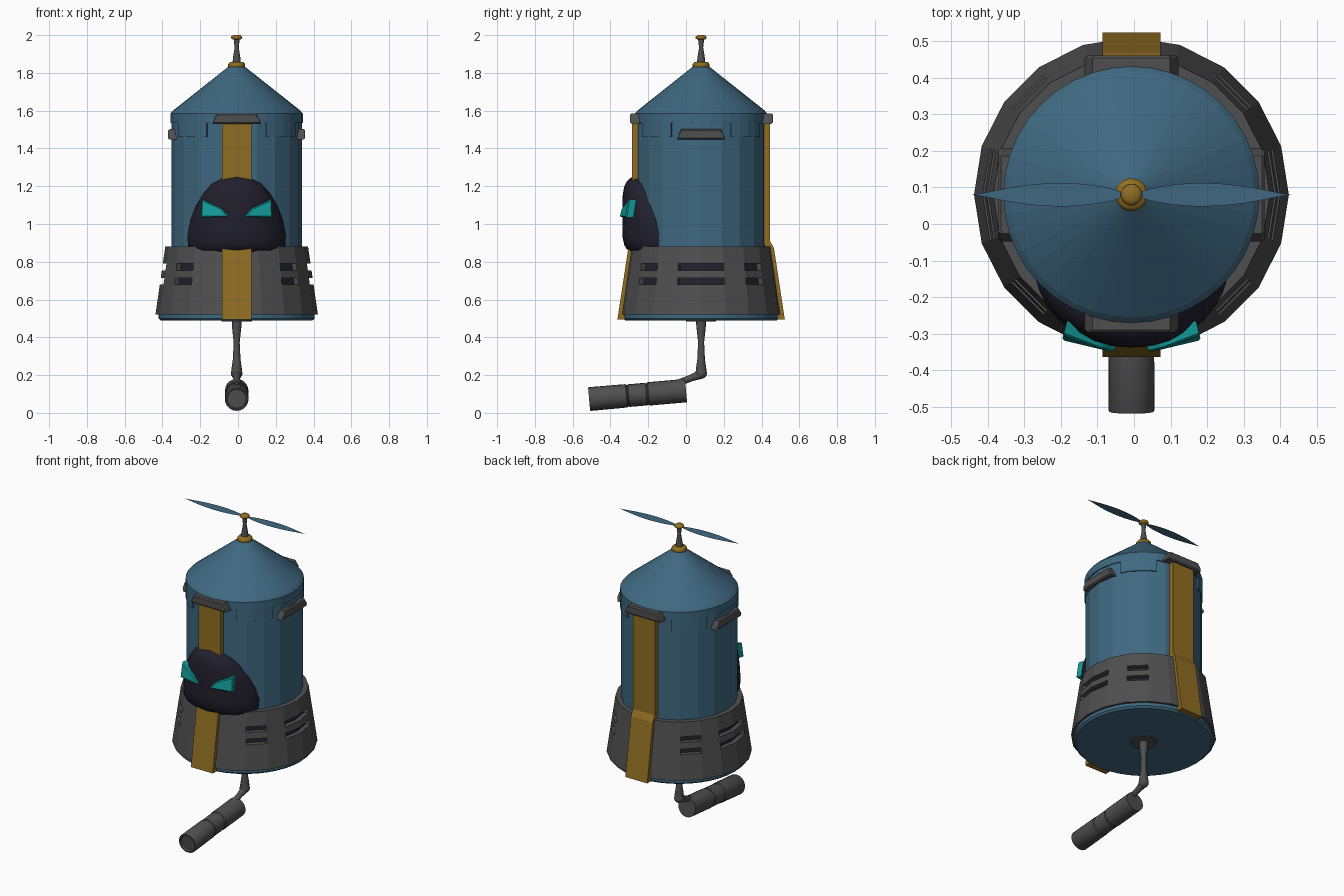
import bpy, bmesh
from math import sin, cos, pi, sqrt, radians, degrees
from mathutils import Vector, Matrix

if "Cube" in bpy.data.objects:
    bpy.data.objects.remove(bpy.data.objects["Cube"], do_unlink=True)

AXIS = Vector((-0.007, 0.08, 0))  # vertical centre line of the canister


def material(name, rgb):
    m = bpy.data.materials.new(name)
    m.use_nodes = True
    m.diffuse_color = (*rgb, 1)
    bsdf = next(n for n in m.node_tree.nodes if n.type == 'BSDF_PRINCIPLED')
    bsdf.inputs["Base Color"].default_value = (*rgb, 1)
    return m


BLUE = material("steel_blue", (0.05, 0.14, 0.22))
GRAY = material("dark_gray", (0.078, 0.078, 0.078))
GOLD = material("old_gold", (0.28, 0.155, 0.016))
NAVY = material("night_navy", (0.015, 0.014, 0.026))
TEAL = material("bright_teal", (0.006, 0.34, 0.33))


def finish(name, bm, mats, smooth=None):
    bmesh.ops.remove_doubles(bm, verts=bm.verts, dist=0.0001)
    bmesh.ops.recalc_face_normals(bm, faces=bm.faces)
    mesh = bpy.data.meshes.new(name)
    bm.to_mesh(mesh)
    bm.free()
    for m in mats:
        mesh.materials.append(m)
    if smooth:
        mesh.shade_smooth()
        mesh.set_sharp_from_angle(angle=radians(smooth))
    ob = bpy.data.objects.new(name, mesh)
    ob.location = AXIS
    bpy.context.collection.objects.link(ob)
    return ob


def loft(rings, closed=True):
    """Skin equal-length rings of points with quads."""
    bm = bmesh.new()
    vs = [[bm.verts.new(p) for p in ring] for ring in rings]
    n = len(vs[0])
    for a, b in zip(vs, vs[1:]):
        for i in range(n if closed else n - 1):
            j = (i + 1) % n
            bm.faces.new((a[i], a[j], b[j], b[i]))
    return bm


def lathe(profile, sides):
    """Turn (radius, height) points around z."""
    return loft([[(max(r, 0.0005) * cos(2 * pi * i / sides),
                   max(r, 0.0005) * sin(2 * pi * i / sides), z)
                  for i in range(sides)] for r, z in profile])


def prism(front, back):
    """Solid between two matching outlines."""
    bm = loft([front, back])
    bm.verts.ensure_lookup_table()
    n = len(front)
    bm.faces.new(bm.verts[:n])
    bm.faces.new(bm.verts[n:])
    return bm


def rod(name, start, end, profile, sides=16):
    """Turned part along a line; profile is (radius, fraction of length)."""
    start, end = Vector(start), Vector(end)
    d = end - start
    bm = lathe([(r, t * d.length) for r, t in profile], sides)
    bm.transform(Matrix.Translation(start) @ d.to_track_quat('Z', 'Y').to_matrix().to_4x4())
    return finish(name, bm, [GRAY], 35)


# Canister body and base plate
finish("body", lathe([(0, 0.85), (0.346, 0.85), (0.346, 1.56), (0, 1.56)], 20), [BLUE])
finish("base_plate", lathe([(0, 0.488), (0.40, 0.488), (0.413, 0.5), (0.413, 0.53), (0, 0.53)], 40), [BLUE])
finish("base_hub", lathe([(0, 0.483), (0.08, 0.483), (0.08, 0.49)], 20), [GRAY])

# Conical lid with lower tabs between the clips
bm = lathe([(0.35, 1.46), (0.35, 1.535), (0.35, 1.585), (0.335, 1.602), (0.035, 1.84), (0, 1.84)], 40)
notches = []
for f in bm.faces:
    c = f.calc_center_median()
    if c.z < 1.53:
        angle = degrees(Vector((1, 0)).angle(c.xy)) % 90
        if min(angle, 90 - angle) < 27:
            notches.append(f)
bmesh.ops.delete(bm, geom=notches, context='FACES')
lid = finish("lid", bm, [BLUE])
lid.modifiers.new("thickness", 'SOLIDIFY').thickness = 0.015


# Flared skirt with recessed vents
def skirt_r(z):
    return 0.43 - 0.052 * (z - 0.52) / 0.36


heights = [0.52, 0.68, 0.715, 0.755, 0.79, 0.88]
bm = lathe([(0.36, 0.52)] + [(skirt_r(z), z) for z in heights] + [(0.34, 0.88)], 20)
bm.normal_update()
vents = []
for f in bm.faces:
    c = f.calc_center_median()
    if 0.69 < c.z < 0.70 or 0.77 < c.z < 0.78:
        angle = degrees(Vector((1, 0)).angle(c.xy))
        if min(angle, 180 - angle) < 18 or abs(min(angle, 180 - angle) - 45) < 5:
            vents.append(f)
out = bmesh.ops.extrude_face_region(bm, geom=vents)["geom"]
for v in (g for g in out if isinstance(g, bmesh.types.BMVert)):
    v.co.xy *= 0.925
for f in (g for g in out if isinstance(g, bmesh.types.BMFace)):
    f.material_index = 1
bmesh.ops.delete(bm, geom=[f for f in vents if f.is_valid], context='FACES')
finish("skirt", bm, [GRAY, NAVY])

# Front and back straps
strap = [(0.365, 1.54), (0.365, 0.91), (0.386, 0.87), (0.443, 0.495)]
for name, s in (("front_strap", -1), ("back_strap", 1)):
    outline = [(r, z) for r, z in strap] + [(r - 0.04, z) for r, z in reversed(strap)]
    sides = [[(x, s * r, z) for r, z in outline] for x in (-0.079, 0.079)]
    finish(name, prism(*sides), [GOLD])

# Four lid clips
for name, turn, z, reach in (("front_clip", 0, 1.53, 0.376), ("left_clip", 90, 1.447, 0.363),
                             ("back_clip", 180, 1.53, 0.38), ("right_clip", 270, 1.447, 0.363)):
    outline = [(-0.128, z), (0.128, z), (0.122, z + 0.02), (0.106, z + 0.055),
               (-0.106, z + 0.055), (-0.122, z + 0.02)]
    bm = prism([(x, -reach, h) for x, h in outline], [(x, -0.31, h) for x, h in outline])
    bmesh.ops.bevel(bm, geom=[e for e in bm.edges if all(v.co.y < -0.35 for v in e.verts)],
                    offset=0.007, segments=1, affect='EDGES')
    bm.transform(Matrix.Rotation(radians(turn), 4, 'Z'))
    finish(name, bm, [GRAY])

# Domed face mask wrapped on the body
half = [(0, 1.254), (0.07, 1.245), (0.13, 1.215), (0.175, 1.165), (0.215, 1.10), (0.245, 1.02),
        (0.262, 0.94), (0.258, 0.885), (0.235, 0.857), (0.19, 0.846), (0.1, 0.843), (0, 0.843)]
outline = half + [(-x, z) for x, z in half[-2:0:-1]]
rings = []
for t in (1, 0.985, 0.95, 0.88, 0.75, 0.55, 0.3, 0.001):
    rings.append([(x * t, -sqrt(0.34 ** 2 - (x * t) ** 2) - 0.077 * sqrt(1 - t ** 5),
                   1.03 + (z - 1.03) * t) for x, z in outline])
finish("face_mask", loft(rings), [NAVY], 50)

# Slanted eyes
eye = [(0.043, -0.432, 1.037), (0.19, -0.398, 1.035), (0.186, -0.384, 1.13), (0.085, -0.422, 1.085)]
for name, s in (("left_eye", 1), ("right_eye", -1)):
    pts = [Vector((s * x, y, z)) for x, y, z in eye]
    bm = prism(pts, [p + Vector((-s * 0.01, 0.04, 0)) for p in pts])
    bmesh.ops.bevel(bm, geom=[e for e in bm.edges if all(v.co.y < -0.38 for v in e.verts)],
                    offset=0.006, segments=1, affect='EDGES')
    finish(name, bm, [TEAL])

# Propeller mast and collars
finish("mast_collar", lathe([(0, 1.82), (0.035, 1.82), (0.045, 1.832), (0.045, 1.846),
                             (0.035, 1.858), (0, 1.858)], 20), [GOLD], 60)
rod("mast", (0, 0, 1.85), (0, 0, 1.99), [(0.022, 0), (0.02, 0.2), (0.011, 0.6), (0.017, 1)])
finish("mast_cap", lathe([(0, 1.974), (0.02, 1.976), (0.03, 1.984), (0.029, 1.992),
                          (0.018, 2.0), (0, 2.0)], 20), [GOLD], 60)

# Flat propeller blades
for name, s in (("left_blade", 1), ("right_blade", -1)):
    edges = []
    for side in (-1, 1):
        edges.append([(s * (0.02 + 0.415 * i / 14),
                       side * (0.006 + 0.026 * sin(pi * (i / 14) ** 0.8)) * (1 - (i / 14) ** 8), 1.985)
                      for i in range(15)])
    finish(name, loft(edges, closed=False), [BLUE])

# Crank hanging below
rod("crank_shaft", (0, 0, 0.49), (0, 0, 0.2),
    [(0.026, 0), (0.026, 0.08), (0.016, 0.4), (0.02, 0.7), (0.028, 0.9), (0.028, 1), (0, 1)])
ball = [(0.031 * sin(pi * i / 8), 0.5 - 0.5 * cos(pi * i / 8)) for i in range(9)]
rod("crank_joint", (0, 0, 0.24), (0, 0, 0.18), ball)
rod("crank_arm", (0, 0, 0.205), (0, -0.13, 0.155), [(0.025, 0), (0.018, 0.4), (0.018, 1), (0, 1)])
rod("crank_handle", (0, -0.08, 0.118), (0, -0.593, 0.073),
    [(0, 0), (0.062, 0), (0.062, 0.385), (0.057, 0.395), (0.057, 0.405), (0.06, 0.41),
     (0.06, 0.59), (0.057, 0.595), (0.057, 0.605), (0.062, 0.615), (0.063, 0.99),
     (0.06, 1), (0.053, 1), (0.05, 0.97), (0, 0.97)], 20)
